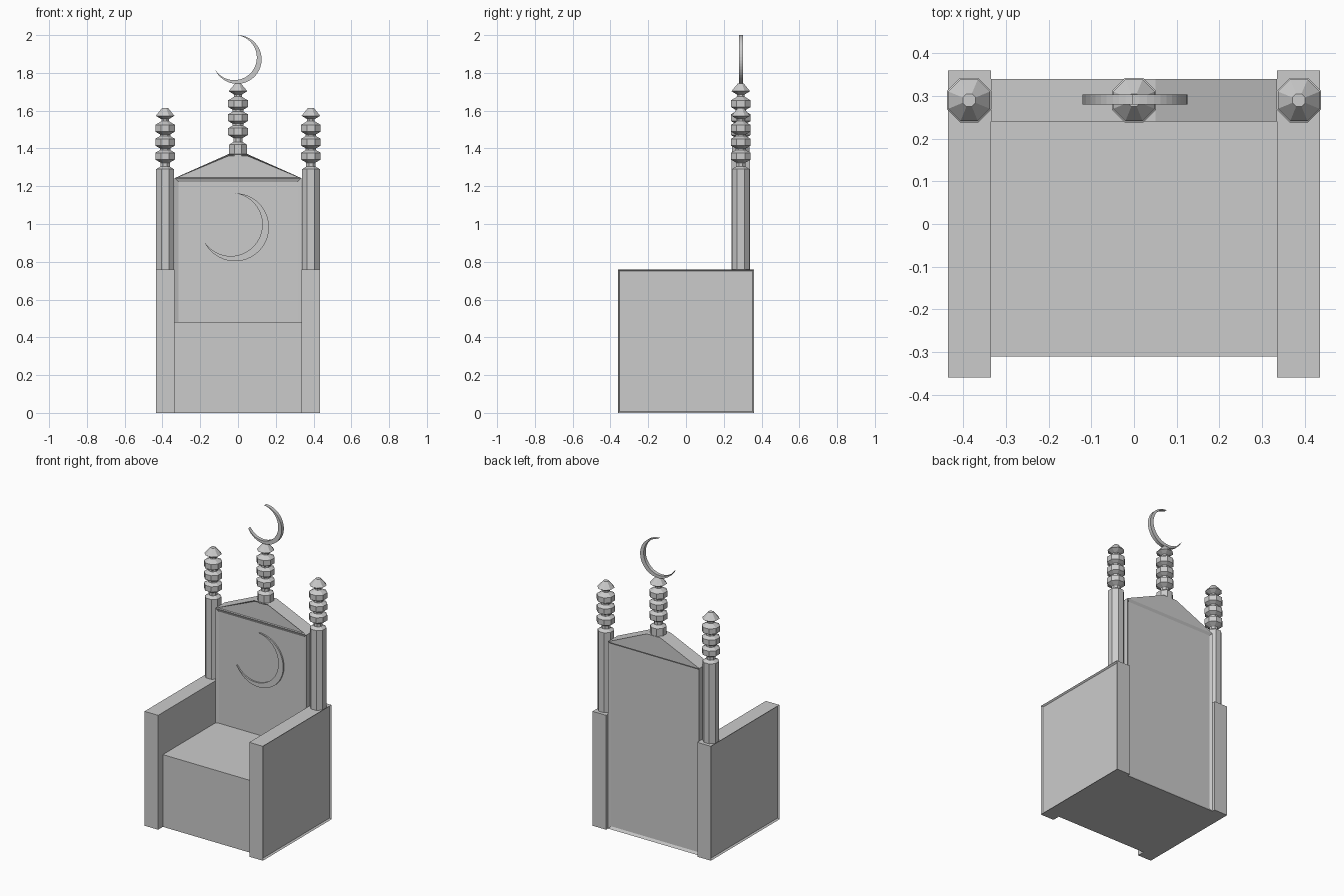
import bpy, bmesh
from math import sin, cos, pi, radians
from mathutils import Vector

if "Cube" in bpy.data.objects:
    bpy.data.objects.remove(bpy.data.objects["Cube"])


def finish(bm, name, mirror=False):
    me = bpy.data.meshes.new(name)
    bm.to_mesh(me)
    bm.free()
    ob = bpy.data.objects.new(name, me)
    bpy.context.collection.objects.link(ob)
    if mirror:
        ob.modifiers.new("mirror_x", 'MIRROR')
    return ob


def prism(name, pts, y0, y1, insets=(), mirror=False):
    """Extrude an x-z outline along y; insets = (direction, border, depth)."""
    bm = bmesh.new()
    face = bm.faces.new([bm.verts.new((x, y0, z)) for x, z in pts])
    ext = bmesh.ops.extrude_face_region(bm, geom=[face])
    moved = [v for v in ext['geom'] if isinstance(v, bmesh.types.BMVert)]
    bmesh.ops.translate(bm, verts=moved, vec=(0, y1 - y0, 0))
    bmesh.ops.recalc_face_normals(bm, faces=bm.faces[:])
    for direction, border, depth in insets:
        bm.normal_update()
        target = max(bm.faces, key=lambda f: f.normal.dot(Vector(direction)) * f.calc_area())
        bmesh.ops.inset_region(bm, faces=[target], thickness=border, depth=-depth)
    return finish(bm, name, mirror)


def rect(x0, x1, z0, z1):
    return [(x0, z0), (x1, z0), (x1, z1), (x0, z1)]


def turned(name, profile, cx, cy, mirror=False, sides=8):
    """Octagonal turned part from (flat radius, z) pairs, flat side forward."""
    bm = bmesh.new()
    rings = []
    for r, z in profile:
        R = r / cos(pi / sides)
        rings.append([bm.verts.new((cx + R * cos((2 * i + 1) * pi / sides),
                                    cy + R * sin((2 * i + 1) * pi / sides), z))
                      for i in range(sides)])
    for a, b in zip(rings, rings[1:]):
        for i in range(sides):
            j = (i + 1) % sides
            bm.faces.new((a[i], a[j], b[j], b[i]))
    bm.faces.new(rings[0][::-1])
    bm.faces.new(rings[-1])
    return finish(bm, name, mirror)


def crescent(cx, cz, R, n=32):
    """Outline between two circles, opening to the upper left."""
    mid, half, inner_half = 147.5, 57.5, 65.2
    ox, oz = 0.148 * cos(radians(mid)), 0.148 * sin(radians(mid))
    pts = []
    for i in range(n + 1):
        a = radians(mid + half + (360 - 2 * half) * i / n)
        pts.append((cx + R * cos(a), cz + R * sin(a)))
    for i in range(n - 1, 0, -1):
        a = radians(mid + inner_half + (360 - 2 * inner_half) * i / n)
        pts.append((cx + R * (ox + 0.928 * cos(a)), cz + R * (oz + 0.928 * sin(a))))
    return pts


def post_profile(z_base, z_top):
    """Plain shaft, three beads and a pointed cap."""
    p = [(0.047, z_base), (0.047, z_top), (0.025, z_top + 0.014), (0.025, z_top + 0.034)]
    for k in range(3):
        c = z_top + 0.069 + 0.074 * k
        p += [(0.028, c - 0.032), (0.052, c - 0.018), (0.052, c + 0.018), (0.028, c + 0.032)]
    p += [(0.02, z_top + 0.255), (0.02, z_top + 0.265),
          (0.049, z_top + 0.283), (0.015, z_top + 0.325)]
    return p


# Seat block and arm slabs with recessed outer sides
prism("seat", rect(-0.335, 0.335, 0, 0.48), -0.31, 0.26)
prism("arm", rect(0.335, 0.435, 0, 0.76), -0.36, 0.36, [((1, 0, 0), 0.012, 0.01)], True)

# Backrest with recessed panels front and rear, and the gable above
prism("backrest", rect(-0.335, 0.335, 0, 1.243), 0.24, 0.34,
      [((0, -1, 0), 0.03, 0.01), ((0, 1, 0), 0.022, 0.01)])
prism("gable", [(-0.335, 1.243), (0.335, 1.243), (0.05, 1.37), (-0.05, 1.37)], 0.24, 0.34,
      [((0, -1, 0), 0.009, 0.01)])

# Corner posts and central finial
turned("corner_post", post_profile(0.76, 1.29), 0.386, 0.29, True)
turned("centre_finial", post_profile(1.36, 1.42), 0, 0.29)

# Crescent ornaments
prism("back_crescent", crescent(-0.016, 0.983, 0.18), 0.24, 0.252)
prism("top_crescent", crescent(-0.004, 1.871, 0.129), 0.28, 0.303)
